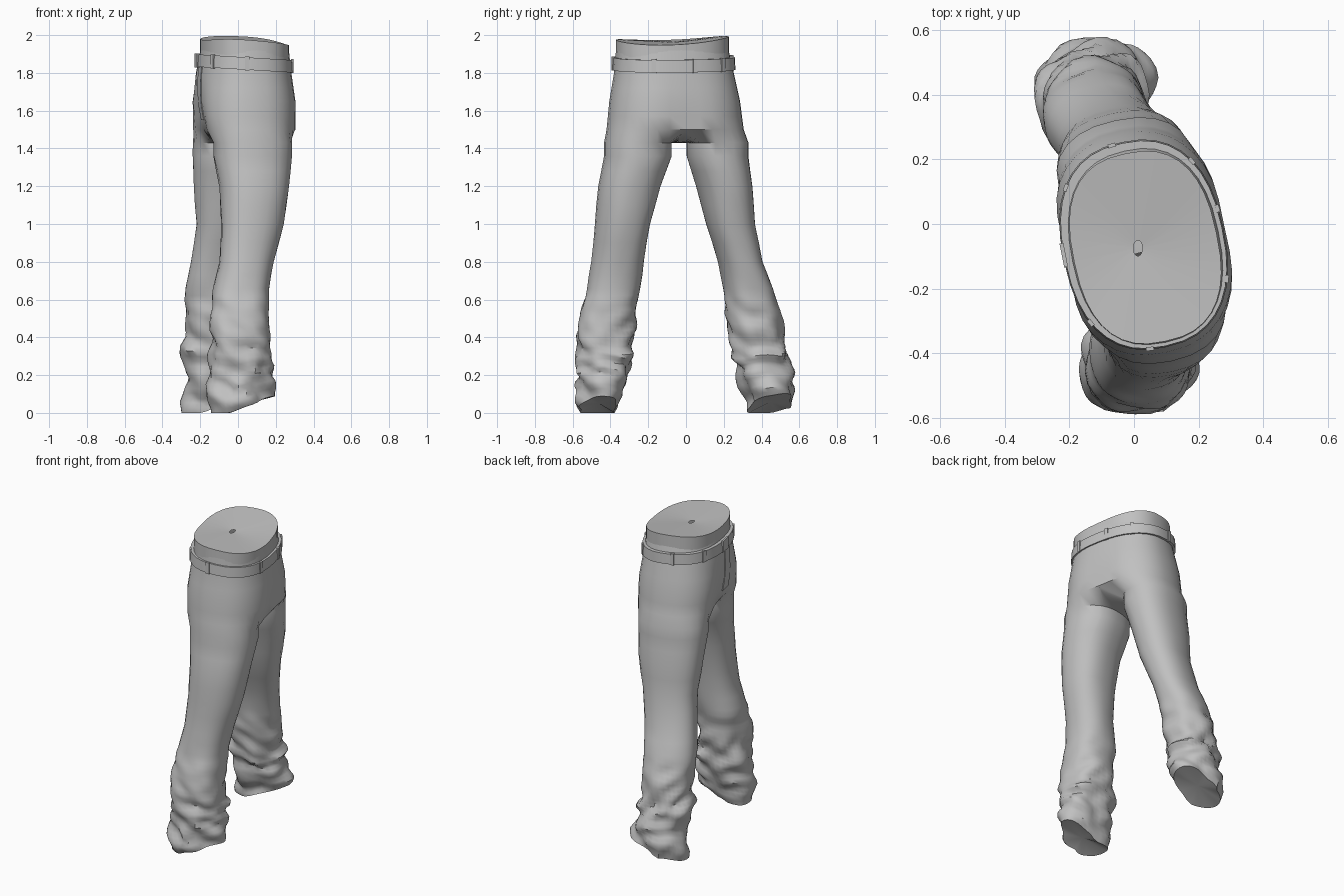
import bpy
import bmesh
import math
from mathutils import Vector, noise

HALF = 18                      # segments around one half of the waist
TURN = math.radians(12)        # the hips are turned a little about z
ANGLES = [math.pi * i / HALF for i in range(2 * HALF)]

cube = bpy.data.objects.get("Cube")
if cube:
    bpy.data.objects.remove(cube, do_unlink=True)

cloth = bpy.data.materials.new("grey cloth")
cloth.use_nodes = True
cloth.diffuse_color = (0.53, 0.53, 0.53, 1)
cloth.node_tree.nodes["Principled BSDF"].inputs["Base Color"].default_value = cloth.diffuse_color


def finish(bm, name, angle=40):
    """Turn a bmesh into a smooth-shaded cloth object."""
    bmesh.ops.remove_doubles(bm, verts=bm.verts, dist=0.0005)
    bmesh.ops.recalc_face_normals(bm, faces=bm.faces)
    mesh = bpy.data.meshes.new(name)
    bm.to_mesh(mesh)
    bm.free()
    mesh.materials.append(cloth)
    obj = bpy.data.objects.new(name, mesh)
    bpy.context.collection.objects.link(obj)
    bpy.ops.object.select_all(action="DESELECT")
    obj.select_set(True)
    bpy.context.view_layer.objects.active = obj
    bpy.ops.object.shade_smooth_by_angle(angle=math.radians(angle))


def outline(box, t, power=2.3, grow=0.0):
    """Point at angle t on a turned, rounded outline filling x0, x1, y0, y1."""
    x0, x1, y0, y1 = box
    c, s = math.cos(t), math.sin(t)
    u = math.copysign(abs(c) ** (2 / power), c) * ((x1 - x0) / 2 + grow)
    v = math.copysign(abs(s) ** (2 / power), s) * ((y1 - y0) / 2 + grow)
    return ((x0 + x1) / 2 + u * math.cos(TURN) - v * math.sin(TURN),
            (y0 + y1) / 2 + u * math.sin(TURN) + v * math.cos(TURN))


def at_height(rows, z):
    """Blend the table rows (z, x0, x1, y0, y1) at height z."""
    for hi, lo in zip(rows, rows[1:]):
        if z >= lo[0]:
            f = min(1, max(0, (z - lo[0]) / (hi[0] - lo[0])))
            return [a + (b - a) * f for a, b in zip(lo[1:], hi[1:])]
    return rows[-1][1:]


def loft(bm, rings):
    """Skin closed rings of points with quads."""
    loops = [[bm.verts.new(p) for p in ring] for ring in rings]
    for a, b in zip(loops, loops[1:]):
        for i in range(len(a)):
            j = (i + 1) % len(a)
            bm.faces.new((a[i], a[j], b[j], b[i]))
    return loops


HIPS = [(1.92, -0.19, 0.26, -0.37, 0.225),
        (1.8, -0.213, 0.273, -0.38, 0.252),
        (1.65, -0.24, 0.295, -0.405, 0.285),
        (1.5, -0.24, 0.295, -0.42, 0.305)]
LEFT = [(1.36, -0.13, 0.285, -0.43, -0.08),
        (1.2, -0.1, 0.27, -0.46, -0.14),
        (1, -0.09, 0.24, -0.48, -0.19),
        (0.8, -0.1, 0.19, -0.5, -0.23),
        (0.65, -0.13, 0.165, -0.53, -0.25),
        (0.5, -0.14, 0.165, -0.575, -0.27),
        (0.25, -0.15, 0.185, -0.575, -0.285),
        (0, -0.16, 0.19, -0.56, -0.36)]
RIGHT = [(1.36, -0.24, 0.19, 0.01, 0.325),
         (1.2, -0.235, 0.165, 0.06, 0.345),
         (1, -0.22, 0.12, 0.11, 0.36),
         (0.8, -0.25, 0.07, 0.17, 0.4),
         (0.65, -0.28, 0.04, 0.2, 0.46),
         (0.5, -0.275, 0.025, 0.22, 0.505),
         (0.25, -0.285, 0.035, 0.265, 0.545),
         (0, -0.295, 0.045, 0.34, 0.565)]


def hip_point(t, z, grow=0.0):
    """Point on the hips, hollowed at the fly and slightly at the seat."""
    x, y = outline(at_height(HIPS, z), t, 2.4, grow)
    low = min(1, max(0, (1.8 - z) / 0.3))
    fly = math.exp(-((t - math.pi) / 0.4) ** 2)
    seat = math.exp(-(math.remainder(t, 2 * math.pi) / 0.25) ** 2)
    return Vector((x + low * (0.055 * fly - 0.02 * seat), y, z))


def split_ring(side):
    """Half of the lowest hip ring, closed by the saddle seam between the legs."""
    z = HIPS[-1][0]
    back, front = hip_point(0, z), hip_point(math.pi, z)
    out = []
    for t in ANGLES:
        p = hip_point(t, z)
        if math.sin(t) * side < -0.001:
            p = front.lerp(back, (1 + math.cos(t)) / 2)
            p.z -= 0.07 * abs(math.sin(t))
        out.append(p)
    return out


def spread_angle(t, side, extra):
    """Widen the outer half of a leg ring so its seams run toward the crotch."""
    quarter = math.pi / 2
    d = math.remainder(t - side * quarter, 2 * math.pi)
    a = abs(d)
    if a <= quarter:
        a *= (quarter + extra) / quarter
    else:
        a = quarter + extra + (a - quarter) * (quarter - extra) / quarter
    return side * quarter + math.copysign(a, d)


def leg_rings(rows, side, hem_x, hem_y):
    """Smooth thigh and knee, then crumpled folds down to a slanted, closed hem."""
    rings = [split_ring(side)]
    levels = [1.43, 1.36, 1.28, 1.2, 1.1, 1, 0.9, 0.8, 0.73, 0.66]
    folds = 24
    levels += [0.62 * (1 - i / folds) for i in range(folds + 1)]
    for z in levels:
        box = at_height(rows, z)
        mx, my = (box[0] + box[1]) / 2, (box[2] + box[3]) / 2
        crumple = min(1, max(0, (0.7 - z) / 0.4))
        extra = 0.85 * min(1, max(0, (z - 0.7) / 0.66))
        slant = max(0, 1 - z / 0.35)
        ring = []
        for t in ANGLES:
            x, y = outline(box, spread_angle(t, side, extra), 2.3)
            d = Vector((x - mx, y - my, 0)).normalized()
            # long, sloping folds: the cloth varies fast upward, slowly around
            fold = noise.noise(Vector((d.x * 1.3, d.y * 1.3 + side * 5, z * 13 + d.x * 0.8)))
            lump = noise.noise(Vector((x * 6, y * 6, z * 4)))
            swell = 0.045 * crumple * fold + 0.012 * lump * min(1, 1.5 - z)
            lift = slant * (hem_x * max(0, x - mx + 0.06) + hem_y * max(0, y - my))
            sag = 0.03 * crumple * min(1, z / 0.1) * lump
            ring.append((x + d.x * swell, y + d.y * swell, max(0, z + lift + sag)))
        rings.append(ring)
    return rings


# trousers: one skin of hips and two legs, each hem filled by a shallow fan
bm = bmesh.new()
loft(bm, [[hip_point(t, z) for t in ANGLES] for z in (1.92, 1.86, 1.8, 1.72, 1.65, 1.57, 1.5)])
for rows, side, hem_x, hem_y in ((LEFT, -1, 0.38, 0), (RIGHT, 1, 0.4, 0.25)):
    hem = loft(bm, leg_rings(rows, side, hem_x, hem_y))[-1]
    centre = bm.verts.new(sum((v.co for v in hem), Vector()) / len(hem) + Vector((0, 0, 0.015)))
    for a, b in zip(hem, hem[1:] + hem[:1]):
        bm.faces.new((a, b, centre))
finish(bm, "trousers")


# waistband with a closed top, pierced by a small hole
def waist_point(x, y):
    return (x, y, 1.966 - 0.06 * x + 0.03 * y + 0.25 * (y + 0.07) ** 2)


bm = bmesh.new()
rim = [outline(HIPS[0][1:], t, 2.5) for t in ANGLES]
hole = [(0.012 + 0.014 * math.cos(t), -0.075 + 0.024 * math.sin(t)) for t in ANGLES]
loft(bm, [[(x, y, 1.86) for x, y in rim],
          [waist_point(x, y) for x, y in rim],
          [waist_point(x, y) for x, y in hole]])
finish(bm, "waistband")


# belt: a flat strap standing a little off the cloth
def belt_point(t, grow, height):
    x, y = outline(HIPS[1][1:], t, 2.4, grow)
    return Vector((x, y, 1.853 - 0.06 * x + height))


bm = bmesh.new()
profile = [(-0.012, -0.034), (0.009, -0.034), (0.005, 0.032), (-0.025, 0.032)]
loft(bm, [[belt_point(t, g, h) for t in ANGLES] for g, h in profile + profile[:1]])
finish(bm, "belt")


def belt_plate(name, degrees, width, height, depth):
    """Box lying on the belt at the given direction."""
    t = math.radians(degrees)
    p = belt_point(t, 0.006, 0)
    side = (belt_point(t + 0.05, 0, 0) - belt_point(t - 0.05, 0, 0)).normalized()
    up = Vector((0, 0, 1))
    out = side.cross(up)
    bm = bmesh.new()
    bmesh.ops.create_cube(bm, size=1)
    for v in bm.verts:
        v.co = p + side * v.co.x * width + out * v.co.y * depth + up * v.co.z * height
    finish(bm, name)


for i, degrees in enumerate((8, 40, 95, 140, 215, 262, 335)):
    belt_plate("belt_loop_%d" % (i + 1), degrees, 0.024, 0.074, 0.012)
belt_plate("belt_buckle", 178, 0.075, 0.074, 0.012)

# fly placket: a thin raised strip following the hollow front
bm = bmesh.new()
strips = []
for z in (1.83, 1.76, 1.69, 1.62, 1.55):
    strips.append([(*hip_point(math.radians(a), z, g).xy, z)
                   for a, g in ((179, 0), (179, 0.005), (188, 0.005), (188, 0))])
loft(bm, strips)
finish(bm, "fly_placket")
